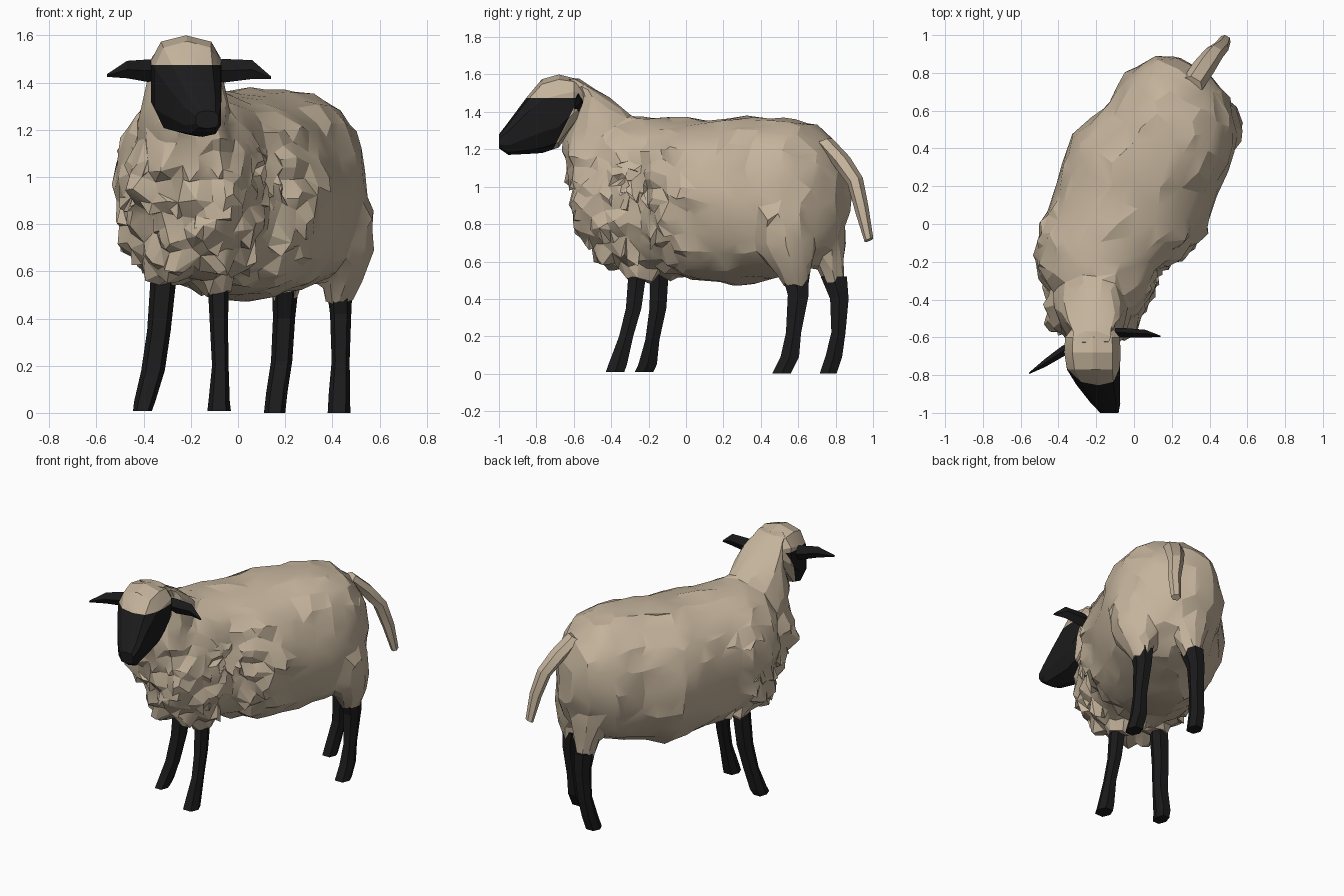
import bpy, bmesh, math, random
from mathutils import Vector, noise

if "Cube" in bpy.data.objects:
    bpy.data.objects.remove(bpy.data.objects["Cube"])

random.seed(4)
X, Y, Z = Vector((1, 0, 0)), Vector((0, 1, 0)), Vector((0, 0, 1))


def material(name, col):
    m = bpy.data.materials.new(name)
    m.diffuse_color = (*col, 1)
    m.use_nodes = True
    m.node_tree.nodes["Principled BSDF"].inputs["Base Color"].default_value = m.diffuse_color
    return m


WOOL = material("cream wool", (0.55, 0.45, 0.33))
BLACK = material("black skin", (0.011, 0.011, 0.012))


def loft(bm, rings, u, v, n=8, power=1.0, turn=0.0):
    """Closed skin over rings (x, y, z, half size along u, half size along v)."""
    loops = []
    for x, y, z, a, b in rings:
        loop = []
        for i in range(n):
            t = math.tau * i / n + turn
            c, s = math.cos(t), math.sin(t)
            c = math.copysign(abs(c) ** power, c)
            s = math.copysign(abs(s) ** power, s)
            loop.append(bm.verts.new(Vector((x, y, z)) + u * a * c + v * b * s))
        loops.append(loop)
    for p, q in zip(loops, loops[1:]):
        for i in range(n):
            j = (i + 1) % n
            bm.faces.new((p[i], p[j], q[j], q[i]))
    bm.faces.new(loops[0][::-1])
    bm.faces.new(loops[-1])


def finish(bm, name, mats, angle=15):
    bmesh.ops.recalc_face_normals(bm, faces=bm.faces)
    me = bpy.data.meshes.new(name)
    bm.to_mesh(me)
    bm.free()
    ob = bpy.data.objects.new(name, me)
    bpy.context.collection.objects.link(ob)
    for m in mats:
        me.materials.append(m)
    bpy.ops.object.select_all(action='DESELECT')
    ob.select_set(True)
    bpy.context.view_layer.objects.active = ob
    bpy.ops.object.shade_smooth_by_angle(angle=math.radians(angle))
    return ob


def modify(ob, kind, **props):
    m = ob.modifiers.new(kind, kind)
    for k, val in props.items():
        setattr(m, k, val)
    bpy.ops.object.modifier_apply(modifier=m.name)


# Fleece: trunk running diagonally; (x, y, low, high, half width)
trunk = [(.32, .84, .82, 1.10, .11), (.30, .78, .66, 1.25, .22), (.26, .65, .56, 1.345, .335),
         (.19, .48, .51, 1.385, .365), (.04, .28, .47, 1.375, .415), (-.03, .08, .49, 1.36, .415),
         (-.15, -.09, .53, 1.365, .355), (-.21, -.24, .54, 1.38, .355), (-.25, -.36, .56, 1.34, .335),
         (-.25, -.47, .63, 1.2, .26), (-.24, -.55, .74, 1.08, .15)]
bm = bmesh.new()
loft(bm, [(x, y, (lo + hi) / 2, w, (hi - lo) / 2) for x, y, lo, hi, w in trunk],
     Vector((.89, -.46, 0)), Z, 20, .9)

# Neck: level slices (height, front y, back y, half width)
neck = [(.85, -.595, -.2, .27), (1.0, -.63, -.2, .25), (1.15, -.675, -.2, .215), (1.27, -.66, -.24, .185),
        (1.39, -.605, -.31, .165), (1.47, -.58, -.42, .15), (1.53, -.585, -.50, .135), (1.575, -.65, -.57, .11)]
loft(bm, [(-.22, (f + b) / 2, z, w, (b - f) / 2) for z, f, b, w in neck], X, Y, 14, .85)

# Woolly thighs and shoulder tufts
for rings in (
    [(.36, .50, 1.0, .18, .19), (.40, .51, .85, .17, .19), (.435, .53, .7, .135, .17),
     (.44, .57, .57, .09, .11), (.43, .595, .46, .055, .065)],
    [(.12, .66, 1.0, .17, .16), (.14, .71, .85, .16, .15), (.18, .75, .7, .12, .12),
     (.20, .78, .57, .085, .085), (.2, .8, .47, .055, .065)],
    [(-.33, -.16, .8, .15, .15), (-.32, -.15, .62, .10, .11), (-.315, -.14, .51, .06, .065)],
    [(-.08, -.28, .8, .15, .15), (-.08, -.27, .62, .10, .11), (-.08, -.26, .49, .055, .065)],
):
    loft(bm, rings, X, Y, 10)

fleece = finish(bm, "fleece", [WOOL], 14)
modify(fleece, 'REMESH', mode='VOXEL', voxel_size=.025)


def shaggy(p):
    """1 on the chest and shoulders, fading to 0 on back, neck and rump."""
    return max(0, min(1, (.1 - p.y) / .25)) * max(0, min(1, (1.3 - p.z) / .2))


# Lumps and overlapping clumps in the fleece, then reduce to irregular facets
for vert in fleece.data.vertices:
    p, s = vert.co.copy(), shaggy(vert.co)
    clump = .35 - noise.voronoi(p * 7)[0][0]
    bump = noise.noise(p * 4.1) * .02 + noise.noise(p * 9) * .012 + clump * (.012 + .075 * s)
    vert.co = p + vert.normal * bump - Z * max(0, clump) * .05 * s
modify(fleece, 'DECIMATE', ratio=.07)

# Pointed locks, mostly on the chest and a few on the flanks
bm = bmesh.new()
bm.from_mesh(fleece.data)
bm.normal_update()
for f in list(bm.faces):
    c = f.calc_center_median()
    chance = .015 + .09 * shaggy(c) if .6 < c.z < 1.25 else 0
    if random.random() < chance:
        nrm = f.normal.copy()
        tip = bmesh.ops.poke(bm, faces=[f])['verts'][0]
        tip.co += nrm * random.uniform(.01, .03) + Vector((0, .01, -.025))
bm.to_mesh(fleece.data)
bm.free()
bpy.ops.object.shade_smooth_by_angle(angle=math.radians(18))

# Head: black face below a woolly cap; (x, y, low, high, half width)
head = [(-.22, -.54, 1.42, 1.53, .10), (-.22, -.60, 1.32, 1.58, .15), (-.22, -.68, 1.21, 1.60, .155),
        (-.215, -.77, 1.18, 1.575, .145), (-.19, -.85, 1.175, 1.48, .12),
        (-.15, -.95, 1.17, 1.345, .08), (-.13, -1.0, 1.205, 1.28, .05)]
bm = bmesh.new()
loft(bm, [(x, y, (lo + hi) / 2, w, (hi - lo) / 2) for x, y, lo, hi, w in head], X, Z, 10, .7, math.pi / 10)
cheek_co, cheek_no = Vector((0, -.72, 1.18)), Vector((0, -2, 1))
for co, no in ((Vector((0, 0, 1.475)), Z), (cheek_co, cheek_no)):
    bmesh.ops.bisect_plane(bm, geom=bm.verts[:] + bm.edges[:] + bm.faces[:], plane_co=co, plane_no=no)
for f in bm.faces:
    c = f.calc_center_median()
    f.material_index = int(c.z < 1.475 and (c - cheek_co).dot(cheek_no) > 0)
finish(bm, "head", [WOOL, BLACK], 20)

# Ears: flat pointed leaves
for name, rings in (
    ("left_ear", [(-.33, -.65, 1.455, .03, .04), (-.38, -.675, 1.45, .03, .048),
                  (-.47, -.735, 1.455, .022, .037), (-.555, -.79, 1.43, .004, .006)]),
    ("right_ear", [(-.10, -.575, 1.455, .025, .04), (-.06, -.575, 1.45, .025, .05),
                   (.06, -.58, 1.455, .02, .04), (.14, -.595, 1.42, .004, .006)]),
):
    bm = bmesh.new()
    loft(bm, rings, Y, Z, 4)
    finish(bm, name, [BLACK])

# Legs: thin, bent at the joint, ending in a forward hoof
for name, rings in (
    ("front_left_leg", [(-.405, -.225, .008, .04, .055), (-.395, -.205, .05, .045, .055), (-.36, -.18, .18, .05, .042),
                        (-.335, -.15, .35, .05, .05), (-.315, -.14, .58, .055, .055)]),
    ("front_right_leg", [(-.08, -.38, .008, .05, .055), (-.08, -.365, .05, .045, .055), (-.075, -.32, .2, .035, .042),
                         (-.08, -.28, .35, .038, .046), (-.085, -.255, .58, .045, .055)]),
    ("rear_left_leg", [(.155, .76, 0, .045, .05), (.165, .79, .09, .045, .05), (.185, .815, .22, .045, .042),
                       (.195, .82, .4, .047, .055), (.2, .79, .52, .055, .078)]),
    ("rear_right_leg", [(.428, .51, 0, .048, .055), (.43, .555, .09, .045, .055), (.435, .575, .22, .038, .045),
                        (.435, .6, .42, .045, .062), (.43, .585, .53, .055, .078)]),
):
    bm = bmesh.new()
    loft(bm, rings, X, Y, 6, .75)
    finish(bm, name, [BLACK])

# Tail: hanging, curved away from the rump
bm = bmesh.new()
loft(bm, [(.31, .74, 1.24, .06, .05), (.37, .83, 1.14, .06, .055), (.425, .905, 1.03, .05, .05),
          (.465, .94, .88, .04, .045), (.485, .978, .715, .03, .028)],
     Vector((.86, -.5, 0)), Vector((.38, .65, .4)), 6)
finish(bm, "tail", [WOOL], 20)
